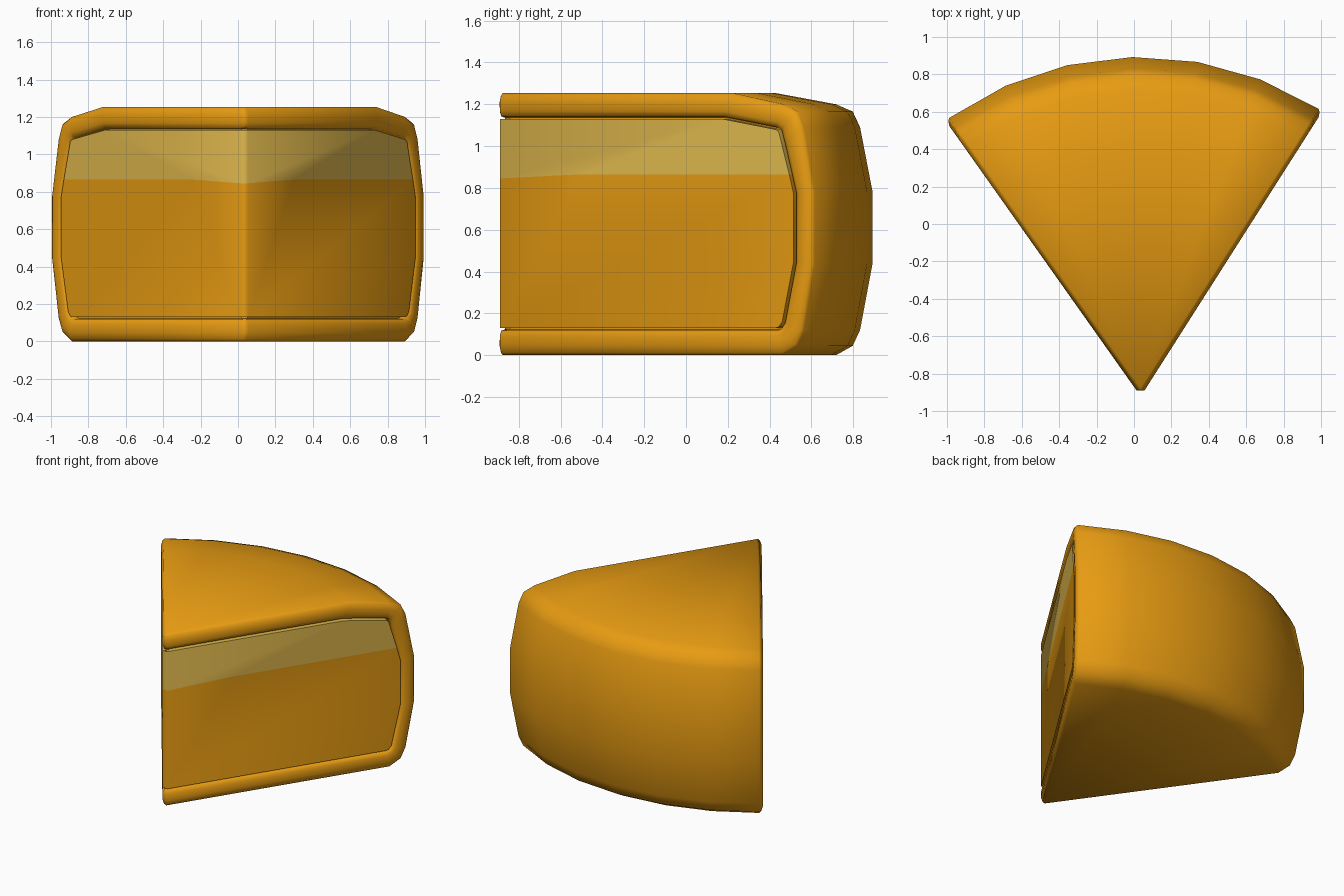
import bpy, bmesh, math
from mathutils import Vector

if "Cube" in bpy.data.objects:
    bpy.data.objects.remove(bpy.data.objects["Cube"])

def material(name, rgb):
    m = bpy.data.materials.new(name)
    m.diffuse_color = (*rgb, 1)
    m.use_nodes = True
    m.node_tree.nodes["Principled BSDF"].inputs["Base Color"].default_value = m.diffuse_color
    return m

amber = material("amber", (0.80, 0.33, 0.006))
pale = material("pale_yellow", (0.76, 0.49, 0.075))

APEX = Vector((0.035, -0.877, 0))
A0, A1 = math.radians(57.5), math.radians(125.3)
# outer profile of the wedge and outline of the inset panel, as (radius, height)
OUTER = [(0, 1.253), (1.31, 1.253), (1.595, 1.2), (1.675, 1.165), (1.71, 1.09), (1.77, .78),
         (1.77, .44), (1.71, .12), (1.675, .045), (1.595, 0), (0, 0)]
PANEL = [(0, 1.13), (1.26, 1.13), (1.56, 1.08), (1.58, 1.07), (1.60, 1.0), (1.665, .77),
         (1.665, .45), (1.60, .16), (1.58, .135), (1.56, .13), (0, .13)]

def place(side, r, z, d):
    """Point on a cut face, pushed outward by d (side 0 right, 1 left)."""
    a = A1 if side else A0
    s = -1 if side else 1
    return APEX + Vector((r * math.cos(a) + s * d * math.sin(a),
                          r * math.sin(a) - s * d * math.cos(a), z))

def finish(bm, name, mats, angle):
    me = bpy.data.meshes.new(name)
    bm.to_mesh(me)
    bm.free()
    ob = bpy.data.objects.new(name, me)
    bpy.context.collection.objects.link(ob)
    for m in mats:
        me.materials.append(m)
    bpy.ops.object.select_all(action='DESELECT')
    ob.select_set(True)
    bpy.context.view_layer.objects.active = ob
    bpy.ops.object.shade_smooth_by_angle(angle=math.radians(angle))
    return ob

def face(bm, pts, mat=0):
    f = bm.faces.new([bm.verts.new(p) for p in pts])
    f.material_index = mat
    return f

# rind: curved back, top, bottom and rounded rims around the cut faces
bm = bmesh.new()
N = 6
def arc(i, p):
    a = A0 + (A1 - A0) * i / N
    return APEX + Vector((p[0] * math.cos(a), p[0] * math.sin(a), p[1]))
for i in range(N):
    for p, q in zip(OUTER, OUTER[1:]):
        pts = [arc(i, p), arc(i, q), arc(i + 1, q), arc(i + 1, p)]
        if p[0] == 0:
            pts = pts[:3]
        elif q[0] == 0:
            pts.pop(2)
        face(bm, pts)

RIM = [(0, 0), (.1, .014), (.35, .025), (.7, .023), (.9, .012), (.95, -.02)]
def loop(side, t, d):
    return [place(side, a[0] + (b[0] - a[0]) * t, a[1] + (b[1] - a[1]) * t, d)
            for a, b in zip(OUTER, PANEL)]
for (t0, d0), (t1, d1) in zip(RIM, RIM[1:]):
    loops = [(loop(s, t0, d0), loop(s, t1, d1)) for s in (0, 1)]
    for u, v in loops:
        for k in range(len(u) - 1):
            face(bm, [u[k], u[k + 1], v[k + 1], v[k]])
    for k in (0, -1):  # rim across the tip
        pts = [loops[0][0][k], loops[0][1][k], loops[1][1][k], loops[1][0][k]]
        face(bm, pts[:3] if d0 == 0 else pts)
floors = [loop(s, *RIM[-1]) for s in (0, 1)]
for f in floors:
    face(bm, f)
face(bm, [floors[0][0], floors[0][-1], floors[1][-1], floors[1][0]])
bmesh.ops.remove_doubles(bm, verts=bm.verts, dist=1e-5)
bmesh.ops.recalc_face_normals(bm, faces=bm.faces)
finish(bm, "rind", [amber], 60)

# cut faces: raised inset panels with a pale band along the top
bm = bmesh.new()
D = .023
CUT = [(1.64, .865), (.45, .865), (0, .845)]
upper = PANEL[:5] + CUT
lower = CUT[::-1] + PANEL[5:]
for s in (0, 1):
    for outline, mat in ((upper, 1), (lower, 0)):
        face(bm, [place(s, r, z, D) for r, z in outline], mat)
    edge = PANEL[:5] + CUT[:1] + PANEL[5:]
    for k, (p, q) in enumerate(zip(edge, edge[1:])):
        face(bm, [place(s, *p, D), place(s, *q, D), place(s, *q, -.02), place(s, *p, -.02)],
             1 if k < 5 else 0)
for z0, z1, mat in ((.13, .845, 0), (.845, 1.13, 1)):  # narrow tip strip
    face(bm, [place(0, 0, z0, D), place(0, 0, z1, D), place(1, 0, z1, D), place(1, 0, z0, D)], mat)
bmesh.ops.remove_doubles(bm, verts=bm.verts, dist=1e-5)
bm.normal_update()
inside = Vector((0.02, 0.2, 0.62))
for f in bm.faces:
    if f.normal.dot(f.calc_center_median() - inside) < 0:
        f.normal_flip()
finish(bm, "cut_face_panels", [amber, pale], 60)
